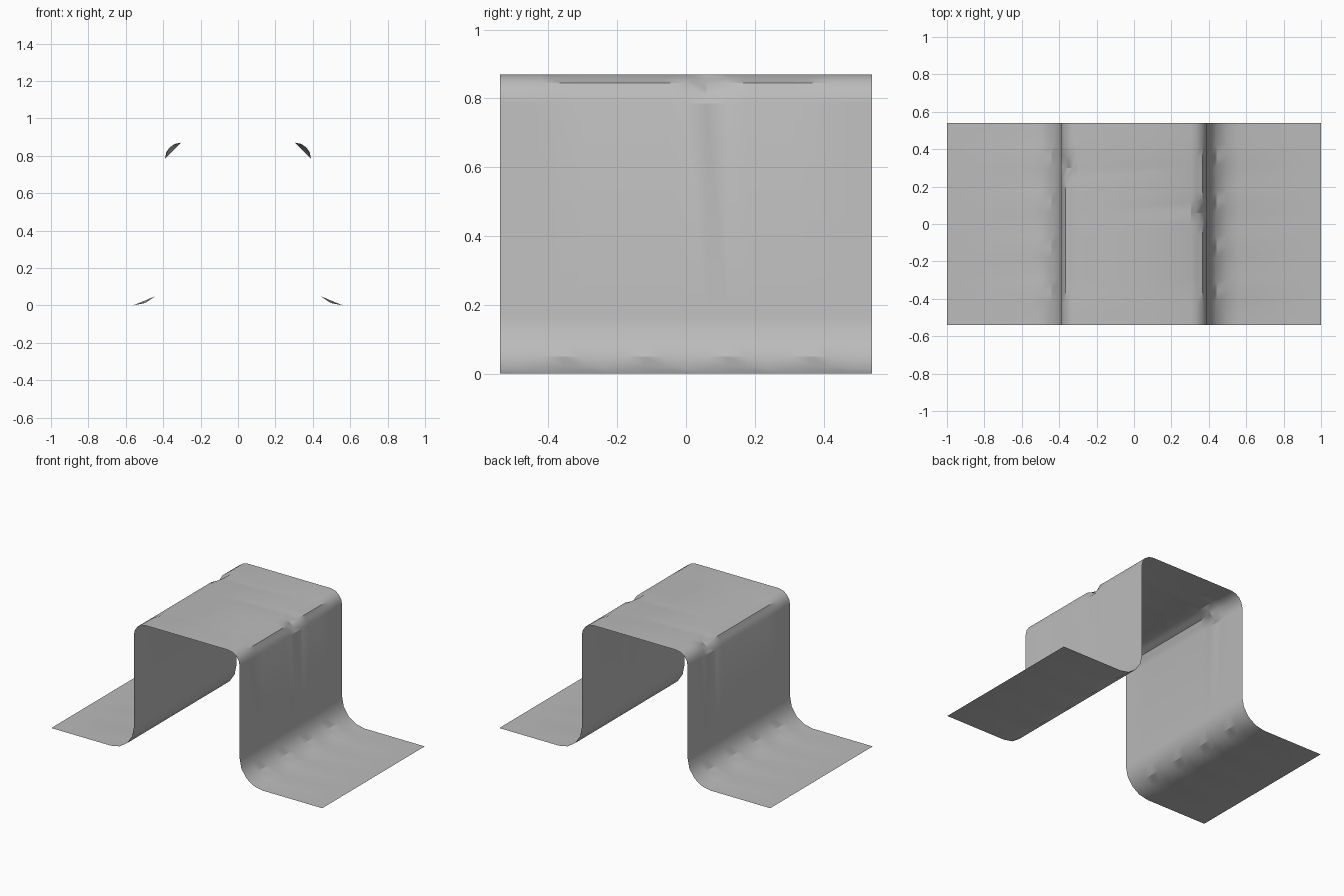
import bpy
import bmesh
import math
from mathutils import Vector

if "Cube" in bpy.data.objects:
    bpy.data.objects.remove(bpy.data.objects["Cube"])

HALF_WIDTH, HEIGHT, WALL_X = 1.0, 0.87, 0.39
STEP, COUNT = 0.06, 9          # stations along the length
FOOT_R, TOP_R = 0.17, 0.085    # bend radii
DENT = {1: 1, -1: 5}           # dented station on each side


def arc(cx, cz, r, start, end):
    """Five points of a quarter bend."""
    pts = []
    for i in range(5):
        a = math.radians(start + (end - start) * i / 4)
        pts.append(Vector((cx + r * math.cos(a), cz + r * math.sin(a))))
    return pts


def flatten(pts, lo, hi):
    """Pull the points between lo and hi onto their chord."""
    for i in range(lo + 1, hi):
        pts[i] = pts[lo].lerp(pts[hi], (i - lo) / (hi - lo))


def half_profile(k, side):
    """Half section from the foot edge up to the middle of the roof."""
    foot = arc(WALL_X + FOOT_R, FOOT_R, FOOT_R, 270, 180)
    top = arc(WALL_X - TOP_R, HEIGHT - TOP_R, TOP_R, 0, 90)
    # uneven facets along the foot bend
    if abs(k) < COUNT:
        chord = foot[0].lerp(foot[2], 0.5)
        foot[1] = foot[1].lerp(chord, 1 - abs(k % 4 - 2) / 2)
    # creased roof bend away from the ends, pressed flat at the dent
    if abs(k) <= 6:
        flatten(top, 0, 2)
        flatten(top, 2, 4)
    if k == DENT[side]:
        flatten(top, 0, 4)
    pts = [Vector((HALF_WIDTH, 0))] + foot + top
    return [(side * p.x, k * STEP, p.y) for p in pts]


# bent sheet
bm = bmesh.new()
rows = []
for k in range(-COUNT, COUNT + 1):
    section = half_profile(k, -1) + half_profile(k, 1)[::-1]
    rows.append([bm.verts.new(p) for p in section])
for a, b in zip(rows, rows[1:]):
    for i in range(len(a) - 1):
        bm.faces.new((a[i], a[i + 1], b[i + 1], b[i]))

mesh = bpy.data.meshes.new("bent_sheet")
bm.to_mesh(mesh)
bm.free()
sheet = bpy.data.objects.new("bent_sheet", mesh)
bpy.context.collection.objects.link(sheet)

# plain grey finish
grey = bpy.data.materials.new("plain_grey")
grey.use_nodes = True
colour = (0.5, 0.5, 0.5, 1)
grey.diffuse_color = colour
grey.node_tree.nodes["Principled BSDF"].inputs["Base Color"].default_value = colour
mesh.materials.append(grey)

bpy.ops.object.select_all(action="DESELECT")
sheet.select_set(True)
bpy.context.view_layer.objects.active = sheet
bpy.ops.object.shade_smooth_by_angle(angle=math.radians(30))
